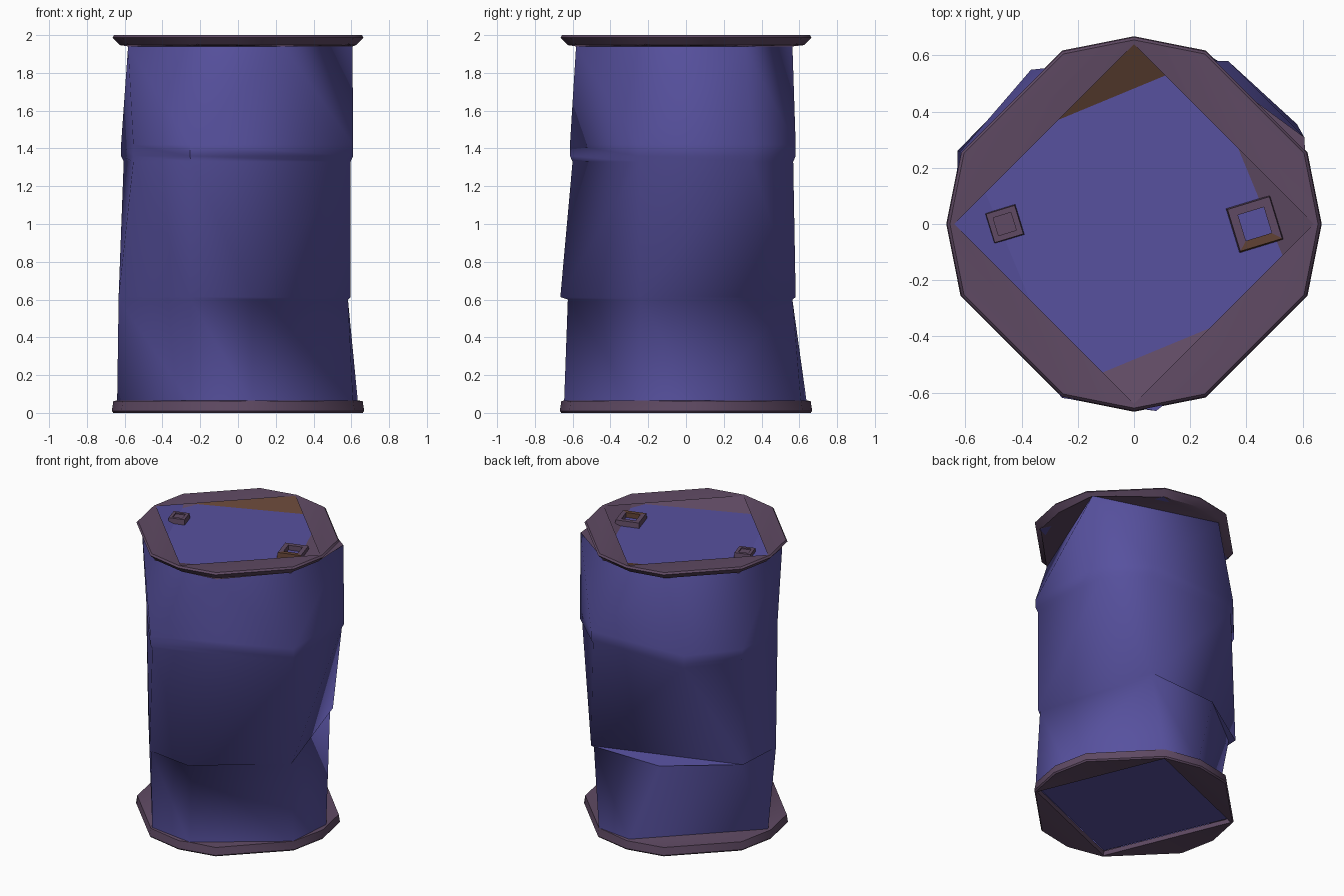
import bpy, bmesh, math

if "Cube" in bpy.data.objects:
    bpy.data.objects.remove(bpy.data.objects["Cube"])

STEP = math.pi / 8          # rings are placed on spokes of a 16-sided circle


def material(name, rgb):
    m = bpy.data.materials.new(name)
    m.diffuse_color = (*rgb, 1)
    m.use_nodes = True
    m.node_tree.nodes["Principled BSDF"].inputs["Base Color"].default_value = m.diffuse_color
    return m


BLUE = material("drum blue", (0.095, 0.082, 0.345))
PLUM = material("dull plum", (0.115, 0.068, 0.125))
RUST = material("rust brown", (0.12, 0.055, 0.035))


def ring(z, spokes, r=0.65):
    """Ring of (spoke, radius, z); spokes may be a dict of spoke to radius."""
    if isinstance(spokes, dict):
        return [(k, rad, z) for k, rad in spokes.items()]
    return [(k, r, z) for k in spokes]


def finish(bm, name, mats, angle, rule=None):
    me = bpy.data.meshes.new(name)
    bm.normal_update()
    if rule:
        for f in bm.faces:
            f.material_index = rule(f)
    bm.to_mesh(me)
    bm.free()
    ob = bpy.data.objects.new(name, me)
    for m in mats:
        me.materials.append(m)
    bpy.context.collection.objects.link(ob)
    bpy.ops.object.select_all(action='DESELECT')
    bpy.context.view_layer.objects.active = ob
    ob.select_set(True)
    bpy.ops.object.shade_smooth_by_angle(angle=math.radians(angle))
    return ob


def add_ring(bm, pts):
    return [bm.verts.new((r * math.cos(k * STEP), r * math.sin(k * STEP), z)) for k, r, z in pts]


def stitch(bm, pa, va, pb, vb):
    """Triangulate between two rings with different spokes."""
    na, nb = len(pa), len(pb)
    off = lambda k: (k - pa[0][0] + 8) % 16 - 8
    s = min(range(nb), key=lambda j: abs(off(pb[j][0])))
    A = lambda i: pa[i % na][0] + 16 * (i // na)
    base = pa[0][0] + off(pb[s][0]) - pb[s][0]
    B = lambda j: base + pb[(s + j) % nb][0] + 16 * ((s + j) // nb)
    i = j = 0
    while i < na or j < nb:
        a, b = va[i % na], vb[(s + j) % nb]
        if j >= nb or (i < na and A(i) + A(i + 1) <= B(j) + B(j + 1)):
            bm.faces.new((a, va[(i + 1) % na], b))
            i += 1
        else:
            bm.faces.new((a, vb[(s + j + 1) % nb], b))
            j += 1


def loft(name, rings, mats, angle, rule=None):
    bm = bmesh.new()
    vs = [add_ring(bm, p) for p in rings]
    for n in range(len(rings) - 1):
        stitch(bm, rings[n], vs[n], rings[n + 1], vs[n + 1])
    return finish(bm, name, mats, angle, rule)


DIAMOND = (0, 4, 8, 12)
SQUARE = (3, 7, 11, 15)
OUTER = (0, 1, 3, 4, 5, 7, 8, 9, 11, 12, 13, 15)
BASE = {0.3: 0.64, 3: 0.66, 4: 0.64, 8: 0.64, 11: 0.65, 12.3: 0.65, 15: 0.66}

# dented drum wall: each ring keeps only the corners left by the dents
BEAD = {1.4: 0.68, 2.67: 0.67, 5.5: 0.66, 7: 0.67, 9: 0.6, 11: 0.665, 15: 0.66}
NECK = {1.4: 0.665, 2.67: 0.655, 5.5: 0.645, 7: 0.655, 9: 0.6, 11: 0.65, 15: 0.645}
body_rings = [
    ring(0.05, BASE),
    ring(0.6, {2.67: 0.65, 4.8: 0.59, 7: 0.635, 8.4: 0.64, 11: 0.66, 12.3: 0.63, 15: 0.63}),
    ring(0.613, {2.67: 0.67, 7: 0.68, 8.4: 0.64, 11: 0.67, 12.3: 0.67, 15: 0.645}),
    ring(1.33, NECK),
    ring(1.36, BEAD),
    ring(1.42, BEAD),
    ring(1.94, {1.2: 0.68, 5: 0.61, 9: 0.63, 13: 0.63}),
]
loft("drum_wall", body_rings, [BLUE], 66)


# rims: plum, with rusty and blue patches on the inner wall
def rim_rule(f):
    c = f.calc_center_median()
    if 1.95 < c.z < 1.972 and math.hypot(c.x, c.y) < 0.56:
        return 1 if c.y > 0.3 else (2 if c.x < -0.35 else 0)
    return 0


top_rim = [
    body_rings[-1],
    ring(1.947, OUTER, 0.625),
    ring(1.988, OUTER, 0.665),
    ring(2.0, OUTER, 0.655),
    ring(1.998, DIAMOND, 0.64),
    ring(1.945, SQUARE, 0.63),
]
loft("top_rim", top_rim, [PLUM, RUST, BLUE], 30, rim_rule)

bottom_rim = [
    ring(0.03, SQUARE, 0.64),
    ring(0.002, SQUARE, 0.65),
    ring(0.0, OUTER, 0.66),
    ring(0.01, OUTER, 0.668),
    ring(0.062, OUTER, 0.66),
    ring(0.066, BASE),
]
loft("bottom_rim", bottom_rim, [PLUM], 40)

# recessed end plates
for name, z, flip in (("top_lid", 1.945, False), ("bottom_lid", 0.03, True)):
    bm = bmesh.new()
    v = add_ring(bm, ring(z, SQUARE, 0.635))
    bm.faces.new(v[::-1] if flip else v)
    finish(bm, name, [BLUE], 30)


# square bungs on the lid: collar plus plug or open hole
def bung(name, x, y, half, hole, turn, depth, mats, rule=None):
    bm = bmesh.new()
    prof = [(half, 1.946), (half * 0.95, 1.982), (hole, 1.982), (hole, 1.982 - depth)]
    vs = []
    for h, z in prof:
        rad = h * math.sqrt(2)
        vs.append([bm.verts.new((x + rad * math.cos(turn + math.pi * (k / 2 + .25)),
                                 y + rad * math.sin(turn + math.pi * (k / 2 + .25)), z)) for k in range(4)])
    for a, b in zip(vs, vs[1:]):
        for k in range(4):
            bm.faces.new((a[k], a[(k + 1) % 4], b[(k + 1) % 4], b[k]))
    bm.faces.new(vs[-1])
    finish(bm, name, mats, 20, rule)


bung("small_bung", -0.46, 0.0, 0.056, 0.033, math.radians(17), 0.008, [PLUM])


def large_rule(f):
    c = f.calc_center_median()
    if c.z < 1.96 and f.normal.z > 0.9:
        return 2
    return 1 if c.y < -0.03 else 0


bung("large_bung", 0.43, 0.0, 0.082, 0.048, math.radians(17), 0.034, [PLUM, RUST, BLUE], large_rule)
